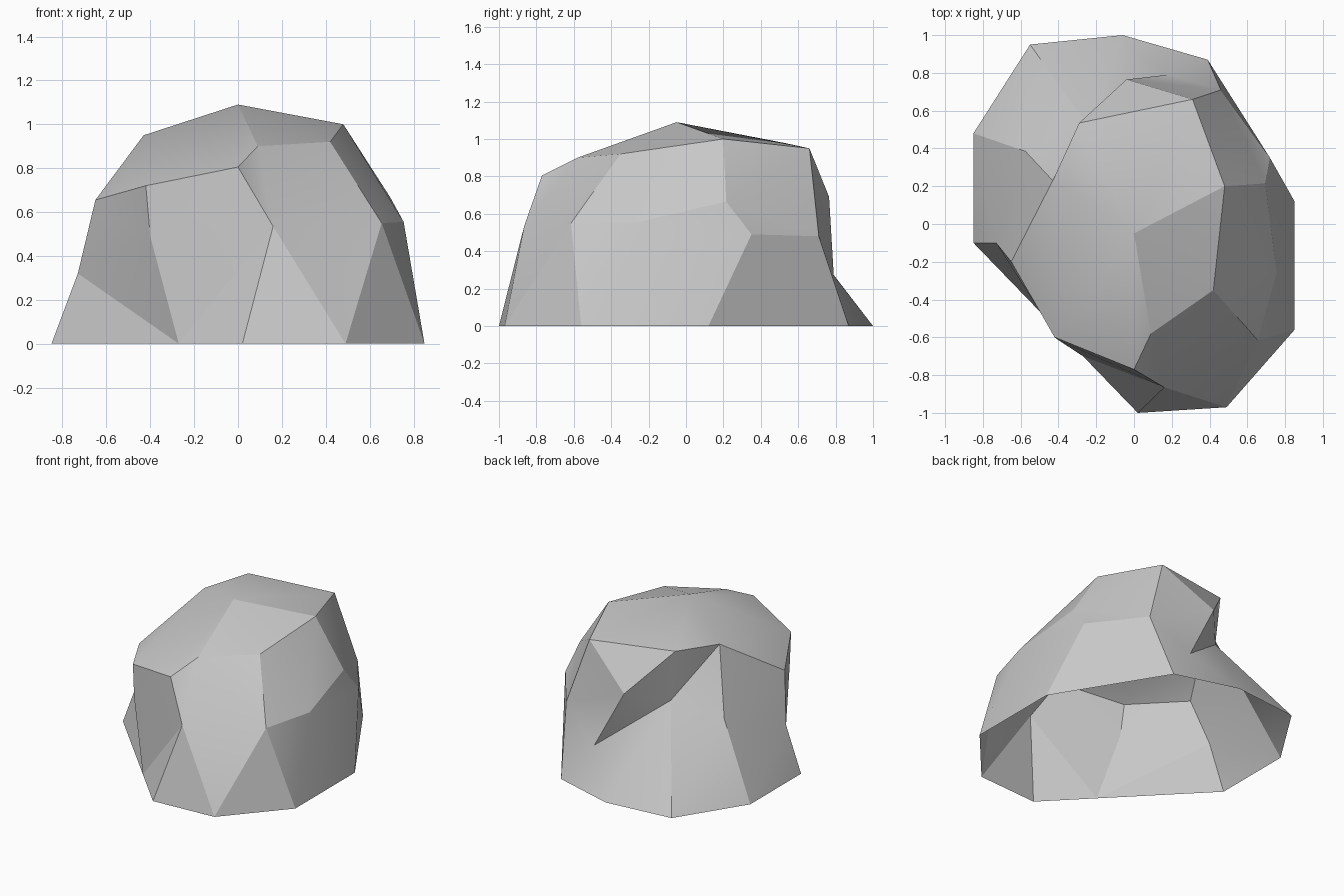
import bpy
import bmesh
import math
from mathutils import Vector

cube = bpy.data.objects.get("Cube")
if cube:
    bpy.data.objects.remove(cube, do_unlink=True)

# Contour rings of the boulder, counter-clockwise from the front
rim = [(.02, -1), (.49, -.97), (.85, -.56), (.85, .12), (.39, .87),
       (-.06, 1), (-.55, .95), (-.85, .48), (-.85, -.1), (-.27, -.7)]
waist = [(.16, -.865, .535), (.655, -.615, .55), (.755, -.26, .555),
         (.72, .35, .49), (.46, .71, .48), (.18, .79, .27),
         (-.25, .53, .61), (-.575, .385, .51), (-.73, -.1, .32),
         (-.4, -.615, .49)]
shoulder = [(0, -.77, .805), (.09, -.58, .9), (.42, -.35, .92), (.48, .2, 1),
            (.695, .215, .665), (.31, .66, .95), (-.04, .765, .69),
            (-.29, .535, .977), (-.43, .23, .95), (-.65, -.2, .655),
            (-.42, -.6, .72)]
peak = (0, -.05, 1.09)
EAR_HEIGHT = .7


def add_ring(bm, points):
    return [bm.verts.new(Vector(p).to_3d()) for p in points]


def stitch(bm, low, high):
    """Join two closed rings with triangles, always taking the shorter diagonal."""
    i = j = 0
    while i < len(low) or j < len(high):
        a, b = low[i % len(low)], high[j % len(high)]
        next_a, next_b = low[(i + 1) % len(low)], high[(j + 1) % len(high)]
        step_low = (next_a.co - b.co).length < (a.co - next_b.co).length
        if j == len(high) or (i < len(low) and step_low):
            bm.faces.new((a, next_a, b))
            i += 1
        else:
            bm.faces.new((a, next_b, b))
            j += 1


def cap(bm, ring, top):
    """Clip low corners as single facets, then fan the rest to the peak."""
    fan = []
    for i, v in enumerate(ring):
        if v.co.z < EAR_HEIGHT:
            bm.faces.new((ring[i - 1], v, ring[(i + 1) % len(ring)]))
        else:
            fan.append(v)
    for i, v in enumerate(fan):
        bm.faces.new((top, v, fan[(i + 1) % len(fan)]))


# Faceted shell, open underneath
bm = bmesh.new()
rings = [add_ring(bm, points) for points in (rim, waist, shoulder)]
stitch(bm, rings[0], rings[1])
stitch(bm, rings[1], rings[2])
cap(bm, rings[2], bm.verts.new(peak))
mesh = bpy.data.meshes.new("boulder")
bm.to_mesh(mesh)
bm.free()
boulder = bpy.data.objects.new("boulder", mesh)
bpy.context.collection.objects.link(boulder)

# Plain stone colour
stone = bpy.data.materials.new("stone_grey")
stone.use_nodes = True
colour = (.58, .58, .58, 1)
stone.diffuse_color = colour
stone.node_tree.nodes["Principled BSDF"].inputs["Base Color"].default_value = colour
mesh.materials.append(stone)

# Soften only the shallowest facets, keep the other edges crisp
for other in bpy.context.selected_objects:
    other.select_set(False)
boulder.select_set(True)
bpy.context.view_layer.objects.active = boulder
bpy.ops.object.shade_smooth_by_angle(angle=math.radians(20))
